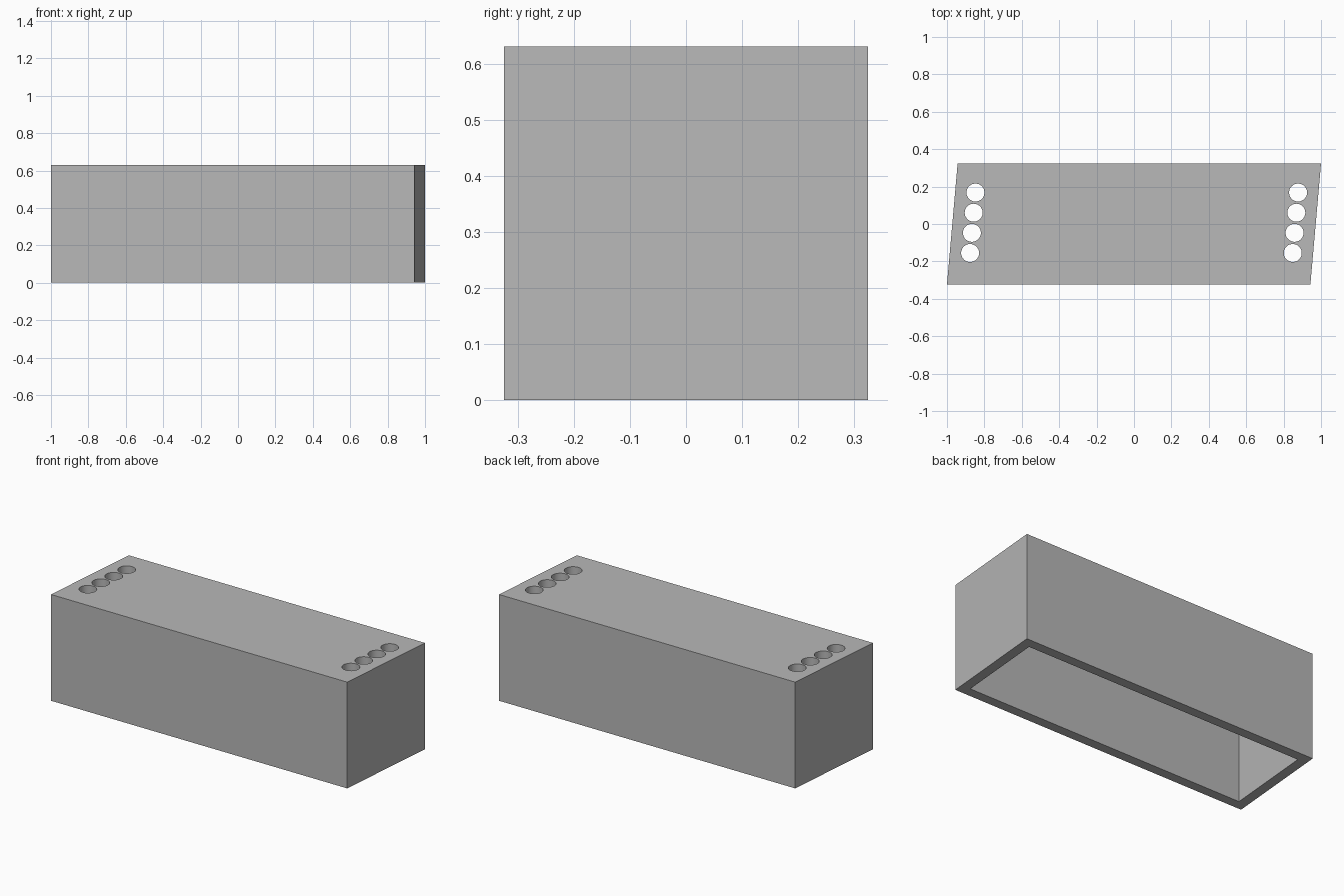
import bpy
import bmesh

cube = bpy.data.objects.get("Cube")
if cube:
    bpy.data.objects.remove(cube, do_unlink=True)

HALF_X, HALF_Y, HEIGHT = 0.9715, 0.324, 0.63
SHEAR = 0.088    # sideways slant of the ends per unit of depth
WALL = 0.058

grey = bpy.data.materials.new("plain grey")
grey.use_nodes = True
grey.diffuse_color = (0.48, 0.48, 0.48, 1)
grey.node_tree.nodes["Principled BSDF"].inputs["Base Color"].default_value = grey.diffuse_color


def finish(name, bm):
    mesh = bpy.data.meshes.new(name)
    bmesh.ops.recalc_face_normals(bm, faces=bm.faces)
    bm.to_mesh(mesh)
    bm.free()
    mesh.materials.append(grey)
    ob = bpy.data.objects.new(name, mesh)
    bpy.context.collection.objects.link(ob)
    return ob


def slanted_block(name, hx, hy, z0, z1):
    """Upright prism on a parallelogram."""
    bm = bmesh.new()
    base = [bm.verts.new((sx * hx + SHEAR * sy * hy, sy * hy, z0))
            for sx, sy in ((-1, -1), (1, -1), (1, 1), (-1, 1))]
    face = bm.faces.new(base)
    top = bmesh.ops.extrude_face_region(bm, geom=[face])["geom"]
    bmesh.ops.translate(bm, vec=(0, 0, z1 - z0),
                        verts=[v for v in top if isinstance(v, bmesh.types.BMVert)])
    return finish(name, bm)


def cut(ob, cutter):
    cutter.hide_render = True
    mod = ob.modifiers.new("cut", "BOOLEAN")
    mod.operation = "DIFFERENCE"
    mod.solver = "EXACT"
    mod.object = cutter
    bpy.context.view_layer.objects.active = ob
    bpy.ops.object.modifier_apply(modifier=mod.name)
    bpy.data.objects.remove(cutter, do_unlink=True)


# Hollow cover, open underneath
cover = slanted_block("slanted_cover", HALF_X, HALF_Y, 0, HEIGHT)
cut(cover, slanted_block("hollow", HALF_X - WALL, HALF_Y - WALL, -0.1, HEIGHT - WALL))

# Row of four round holes through the top at each end
for side in (-1, 1):
    for i in range(4):
        y = -0.155 + 0.1077 * i
        bpy.ops.mesh.primitive_cylinder_add(
            vertices=48, radius=0.048, depth=0.2,
            location=(side * 0.8625 + SHEAR * y, y, HEIGHT - WALL / 2))
        drill = bpy.context.object
        drill.data.materials.append(grey)
        cut(cover, drill)

# Smooth hole walls, sharp edges elsewhere
bpy.ops.object.select_all(action="DESELECT")
cover.select_set(True)
bpy.context.view_layer.objects.active = cover
bpy.ops.object.shade_smooth_by_angle()
